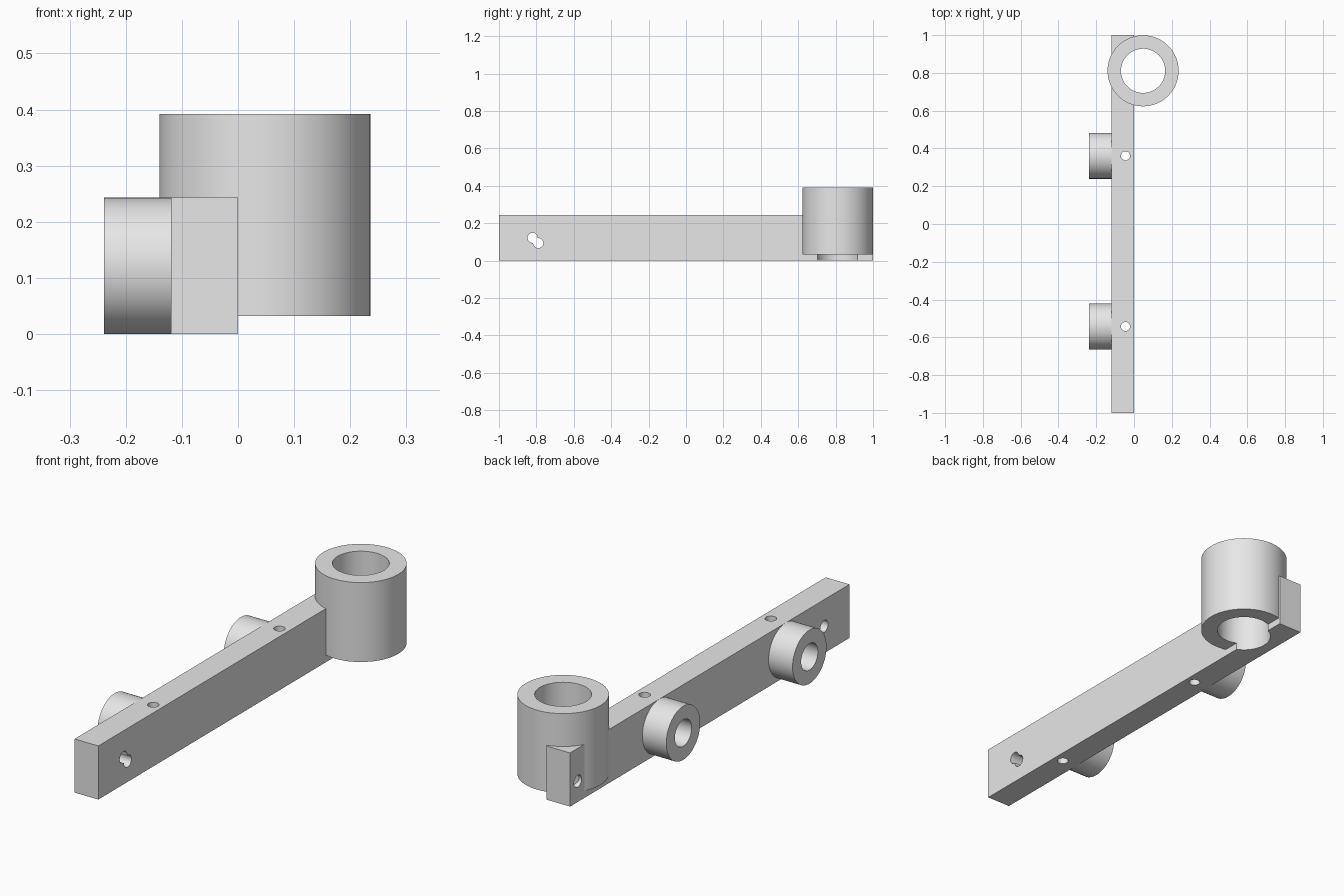
import bpy
from math import pi

cube = bpy.data.objects.get("Cube")
if cube:
    bpy.data.objects.remove(cube, do_unlink=True)

grey = bpy.data.materials.new("plain grey")
grey.use_nodes = True
grey.diffuse_color = (0.8, 0.8, 0.8, 1)
grey.node_tree.nodes["Principled BSDF"].inputs["Base Color"].default_value = (0.8, 0.8, 0.8, 1)

TURN = {"x": (0, pi / 2, 0), "z": (0, 0, 0)}


def cylinder(name, axis, centre, radius, length, sides=96):
    bpy.ops.mesh.primitive_cylinder_add(vertices=sides, radius=radius, depth=length,
                                        location=centre, rotation=TURN[axis])
    obj = bpy.context.object
    obj.name = name
    obj.data.materials.append(grey)
    bpy.ops.object.transform_apply(location=False, rotation=True, scale=True)
    return obj


def drill(part, axis, centre, radius, length, sides=48):
    """Cut a round hole and discard the cutter."""
    cutter = cylinder("hole_cutter", axis, centre, radius, length, sides)
    cutter.hide_render = True
    cut = part.modifiers.new("hole", "BOOLEAN")
    cut.operation, cut.solver, cut.object = "DIFFERENCE", "EXACT", cutter
    bpy.ops.object.select_all(action="DESELECT")
    part.select_set(True)
    bpy.context.view_layer.objects.active = part
    bpy.ops.object.modifier_apply(modifier=cut.name)
    bpy.data.objects.remove(cutter, do_unlink=True)


def finish(part):
    bpy.ops.object.select_all(action="DESELECT")
    part.select_set(True)
    bpy.context.view_layer.objects.active = part
    bpy.ops.object.shade_smooth_by_angle(angle=pi / 6)


THICK, HEIGHT = 0.119, 0.243
MID_X, MID_Z = -THICK / 2, HEIGHT / 2
SOCKET_X, SOCKET_Y, BORE = 0.048, 0.811, 0.117

# Long rectangular bar
bpy.ops.mesh.primitive_cube_add(size=1, location=(MID_X, 0, MID_Z))
bar = bpy.context.object
bar.name = "bar"
bar.scale = (THICK, 2, HEIGHT)
bpy.ops.object.transform_apply(location=False, rotation=False, scale=True)
bar.data.materials.append(grey)

# Upright socket at the back end, its bore running on through the bar
socket = cylinder("socket", "z", (SOCKET_X, SOCKET_Y, 0.212), 0.188, 0.36, 128)
for part in (bar, socket):
    drill(part, "z", (SOCKET_X, SOCKET_Y, 0.2), BORE, 1, 96)

# Side bushings with a pin hole through the bar beside each
for label, y in (("front", -0.543), ("back", 0.361)):
    bushing = cylinder(label + "_bushing", "x", (-0.179, y, MID_Z), MID_Z, 0.12)
    drill(bushing, "x", (-0.2, y, MID_Z), 0.06, 0.5)
    drill(bar, "x", (-0.13, y, MID_Z), 0.06, 0.2)
    drill(bar, "z", (-0.045, y, MID_Z), 0.024, 1)
    finish(bushing)

# Cross holes: an overlapping pair at the front, one at the back
for y, z in ((-0.82, 0.122), (-0.79, 0.094), (0.945, 0.094)):
    drill(bar, "x", (MID_X, y, z), 0.027, 0.5)

finish(bar)
finish(socket)
